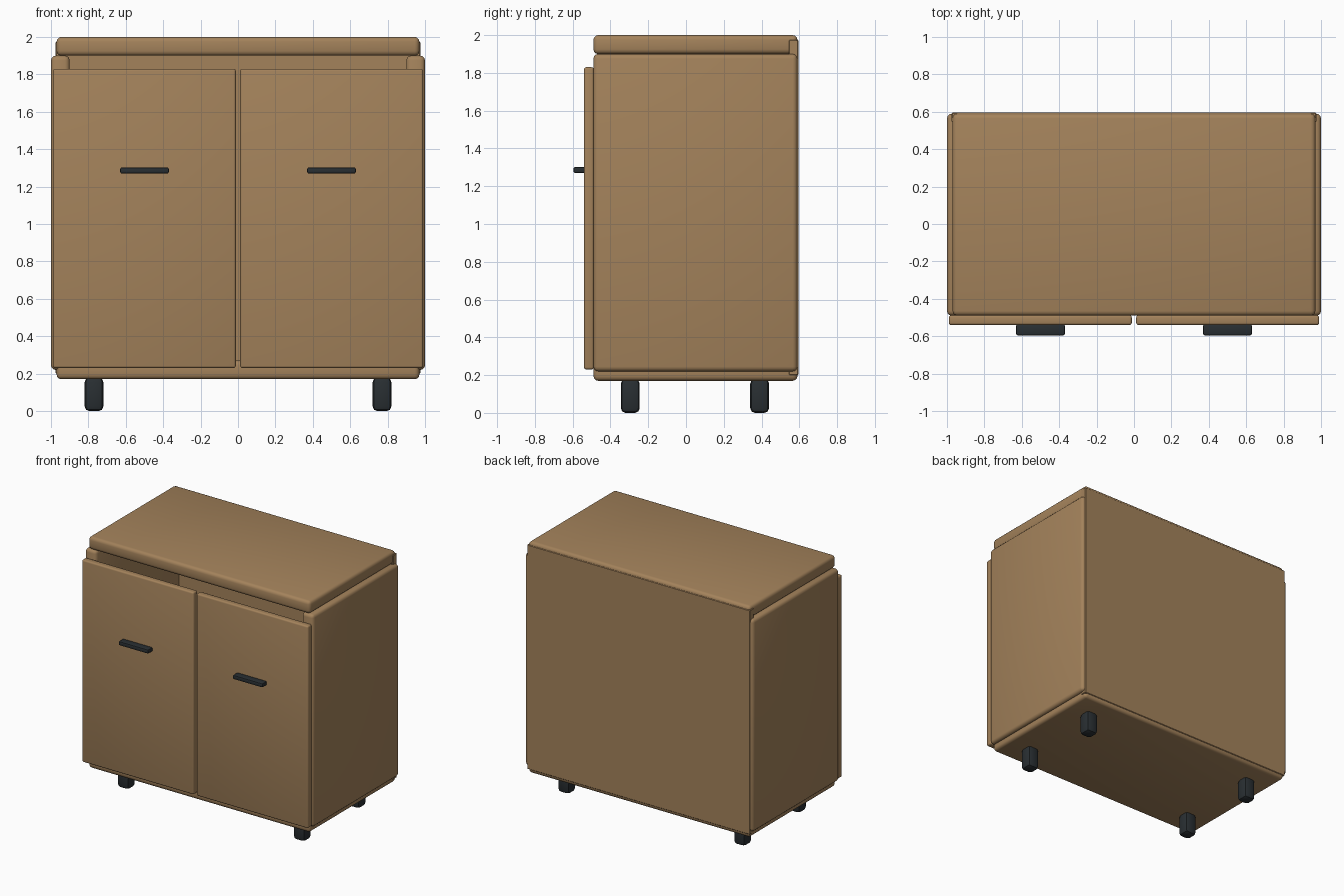
import bpy

if "Cube" in bpy.data.objects:
    bpy.data.objects.remove(bpy.data.objects["Cube"])


def material(name, rgb):
    m = bpy.data.materials.new(name)
    m.diffuse_color = (*rgb, 1)
    m.use_nodes = True
    m.node_tree.nodes["Principled BSDF"].inputs["Base Color"].default_value = m.diffuse_color
    return m


WOOD = material("wood", (0.37, 0.225, 0.105))
DARK = material("dark_metal", (0.022, 0.028, 0.032))


def block(name, xs, ys, zs, mat, bevel, segments=3):
    """Rounded box spanning the given x, y and z ranges."""
    spans = (xs, ys, zs)
    bpy.ops.mesh.primitive_cube_add(size=1, location=[(a + b) / 2 for a, b in spans])
    ob = bpy.context.object
    ob.name = name
    ob.scale = [b - a for a, b in spans]
    bpy.ops.object.transform_apply(location=False, rotation=False, scale=True)
    ob.data.materials.append(mat)
    if bevel:
        mod = ob.modifiers.new("round_edges", "BEVEL")
        mod.width = bevel
        mod.segments = segments
        bpy.ops.object.modifier_apply(modifier=mod.name)
        bpy.ops.object.shade_smooth_by_angle()
    return ob


# Carcass: top, bottom and thin back, open behind the doors
DEPTH = (-0.49, 0.59)
block("top_panel", (-0.97, 0.97), DEPTH, (1.90, 2.00), WOOD, 0.025)
block("bottom_panel", (-0.97, 0.97), DEPTH, (0.17, 0.27), WOOD, 0.025)
block("back_panel", (-0.975, 0.975), (0.545, 0.595), (0.20, 1.975), WOOD, 0.004, 1)

for side, label in ((-1, "left"), (1, "right")):
    def span(a, b):
        return tuple(sorted((side * a, side * b)))

    # Side panel
    block(f"{label}_side_panel", span(0.90, 1.0), DEPTH, (0.22, 1.90), WOOD, 0.025)

    # Door with bar handle
    block(f"{label}_door", span(0.012, 0.99), (-0.54, -0.488), (0.23, 1.83), WOOD, 0.012)
    block(f"{label}_handle", span(0.37, 0.63), (-0.595, -0.535), (1.27, 1.302), DARK, 0.008, 2)

    # Feet
    for y, end in ((-0.295, "front"), (0.39, "back")):
        block(f"{end}_{label}_foot", span(0.72, 0.82), (y - 0.05, y + 0.05),
              (0.0, 0.18), DARK, 0.025, 2)
